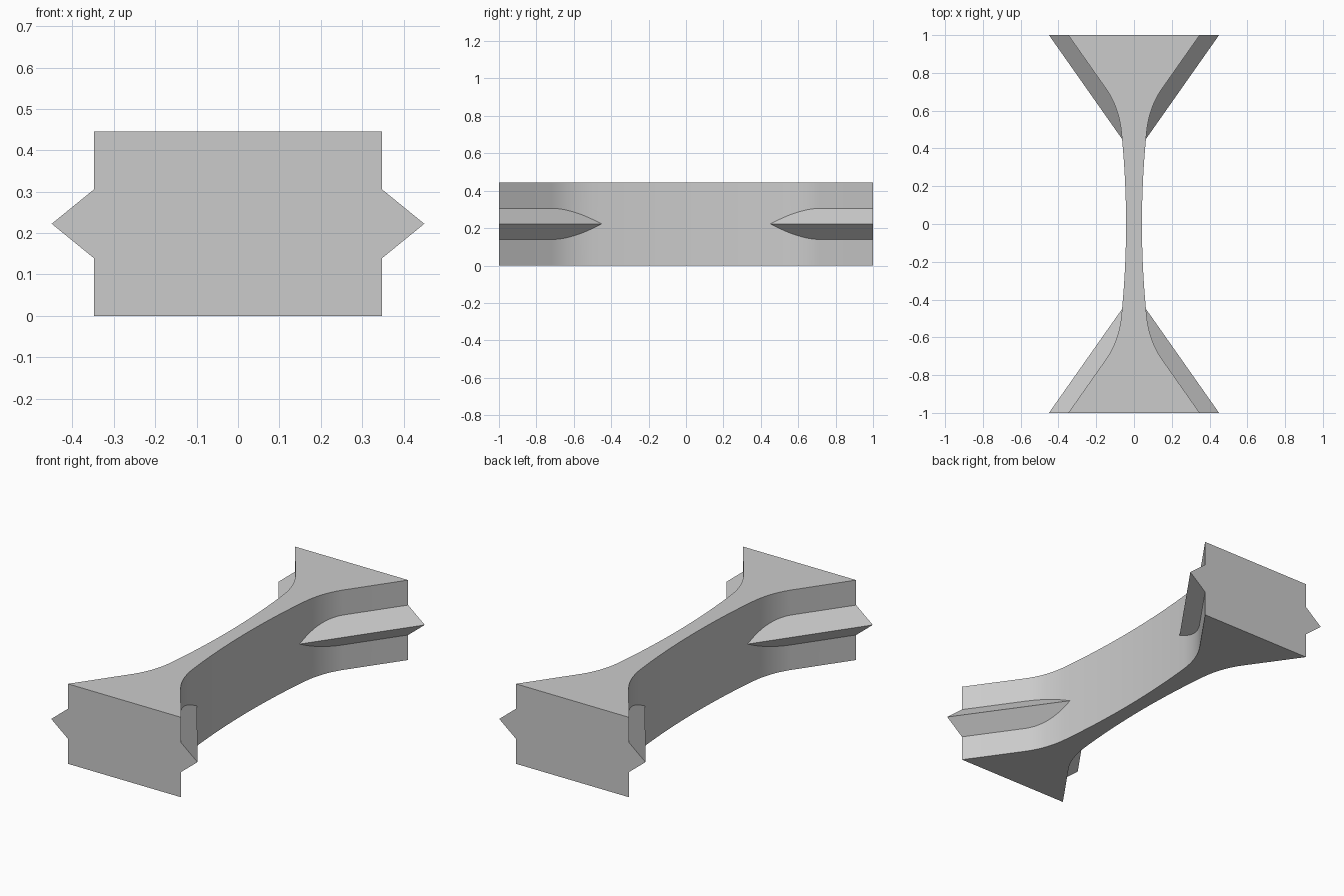
import bpy, bmesh

cube = bpy.data.objects.get("Cube")
if cube:
    bpy.data.objects.remove(cube, do_unlink=True)

HEIGHT, MID = 0.445, 0.2225
SLOPE = 0.7036          # flare of the end wedges
TIP = 0.45              # where each ridge emerges from the wall
RIDGE_OUT, RIDGE_HALF = 0.102, 0.083

grey = bpy.data.materials.new("light grey")
grey.use_nodes = True
grey.diffuse_color = (0.6, 0.6, 0.6, 1)
grey.node_tree.nodes["Principled BSDF"].inputs["Base Color"].default_value = (0.6, 0.6, 0.6, 1)


def web(y):
    return 0.042 + 0.105 * y * y


def half_outline():
    """(y, half width) from the waist to the end face."""
    pts = [(TIP * i / 12, web(TIP * i / 12)) for i in range(13)]
    start, ctrl, end = (0.487, web(0.487)), (0.62, 0.0804), (0.72, 0.151)
    for i in range(17):   # fillet between web and wedge
        t = i / 16
        pts.append(tuple((1 - t) ** 2 * a + 2 * t * (1 - t) * b + t * t * c
                         for a, b, c in zip(start, ctrl, end)))
    pts.append((1.0, 0.348))
    return pts


def section(bm, y, w):
    """Closed cross-section with a pointed ridge on both sides."""
    apex = w
    if abs(y) > TIP:
        apex = max(w, web(TIP) + SLOPE * (abs(y) - TIP))
    h = (apex - w) / RIDGE_OUT * RIDGE_HALF
    right = [(w, 0), (w, MID - h), (apex, MID), (w, MID + h), (w, HEIGHT)]
    loop = right + [(-x, z) for x, z in reversed(right)]
    return [bm.verts.new((x, y, z)) for x, z in loop]


# Flared connector body, lofted along y
half = half_outline()
outline = [(-y, w) for y, w in reversed(half[1:])] + half
bm = bmesh.new()
rings = [section(bm, y, w) for y, w in outline]
for a, b in zip(rings, rings[1:]):
    for i in range(len(a)):
        j = (i + 1) % len(a)
        bm.faces.new((a[i], a[j], b[j], b[i]))
bm.faces.new(rings[0])
bm.faces.new(rings[-1])
bmesh.ops.remove_doubles(bm, verts=bm.verts, dist=1e-5)
bmesh.ops.recalc_face_normals(bm, faces=bm.faces)

mesh = bpy.data.meshes.new("flared_connector")
bm.to_mesh(mesh)
bm.free()
mesh.materials.append(grey)
body = bpy.data.objects.new("flared_connector", mesh)
bpy.context.collection.objects.link(body)

bpy.ops.object.select_all(action='DESELECT')
body.select_set(True)
bpy.context.view_layer.objects.active = body
bpy.ops.object.shade_smooth_by_angle(angle=0.4)
